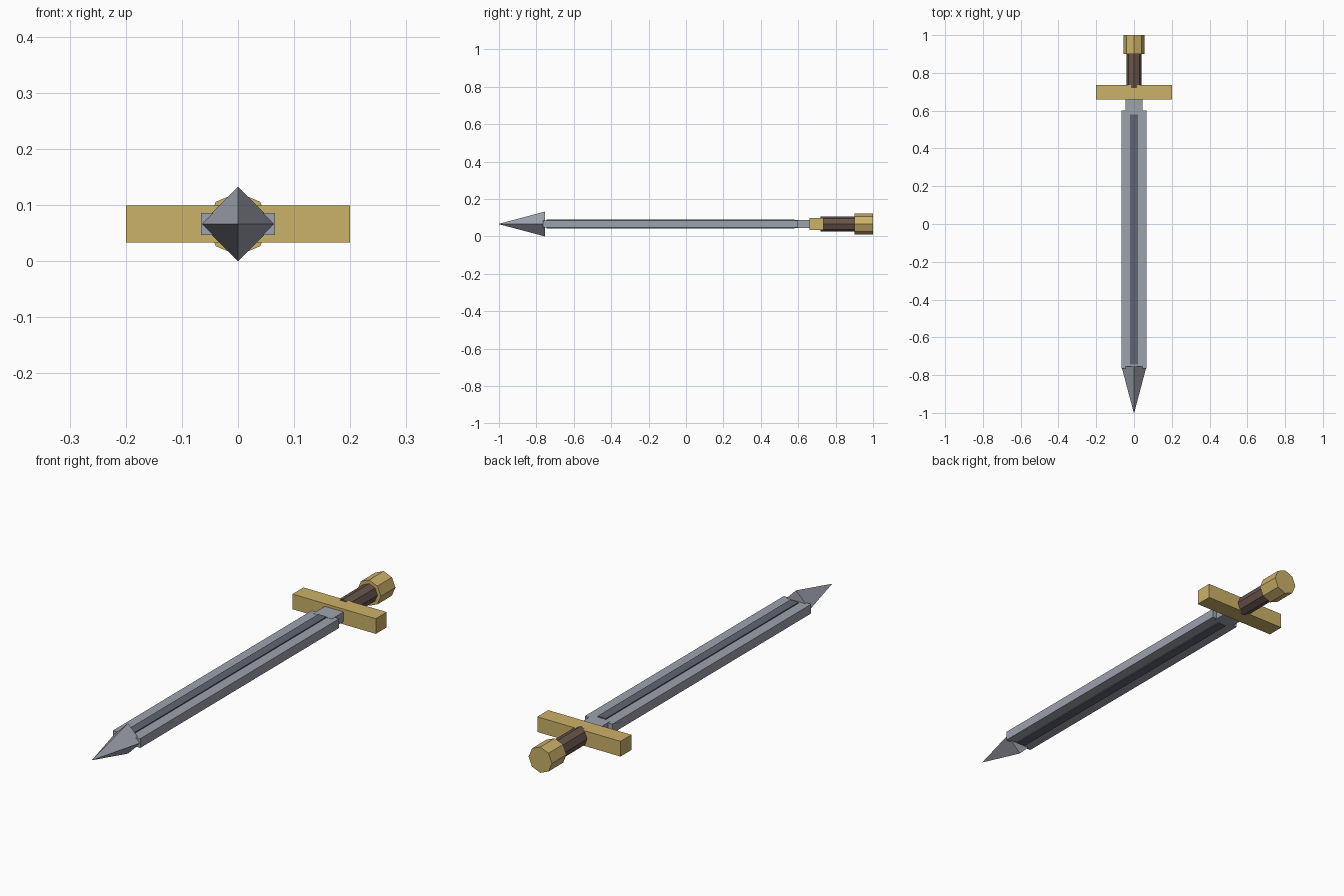
import bpy, math
from mathutils import Matrix

if "Cube" in bpy.data.objects:
    bpy.data.objects.remove(bpy.data.objects["Cube"])

CZ = 0.066  # height of the sword's long axis


def material(name, rgb):
    m = bpy.data.materials.new(name)
    m.diffuse_color = (*rgb, 1)
    m.use_nodes = True
    m.node_tree.nodes["Principled BSDF"].inputs["Base Color"].default_value = m.diffuse_color
    return m


steel = material("steel", (0.34, 0.36, 0.42))
dark_steel = material("dark_steel", (0.12, 0.13, 0.17))
gold = material("gold", (0.60, 0.44, 0.14))
leather = material("leather", (0.14, 0.09, 0.07))


def finish(name, mat):
    ob = bpy.context.object
    ob.name = name
    ob.data.materials.append(mat)
    return ob


def bar(name, half_x, y0, y1, half_z, mat):
    """Box centred on the sword axis, running from y0 to y1."""
    bpy.ops.mesh.primitive_cube_add(size=2)
    ob = finish(name, mat)
    ob.data.transform(Matrix.Translation((0, (y0 + y1) / 2, CZ))
                      @ Matrix.Diagonal((half_x, (y1 - y0) / 2, half_z, 1)))
    return ob


def spindle(name, sides, r0, r1, y0, y1, mat):
    """Flat-sided cone or prism along y, with corners on the x and z axes."""
    bpy.ops.mesh.primitive_cone_add(vertices=sides, radius1=r0, radius2=r1, depth=y1 - y0)
    ob = finish(name, mat)
    ob.data.transform(Matrix.Translation((0, (y0 + y1) / 2, CZ))
                      @ Matrix.Rotation(-math.pi / 2, 4, 'X'))
    return ob


# Blade with raised dark centre ridge on both faces
bar("blade", 0.066, -0.765, 0.60, 0.020, steel)
bar("blade_ridge", 0.020, -0.745, 0.58, 0.0245, dark_steel)
bar("blade_collar", 0.045, 0.58, 0.67, 0.021, steel)

# Four-sided point
spindle("blade_point", 4, 0.001, 0.066, -1.0, -0.755, steel)

# Hilt
bar("crossguard", 0.20, 0.66, 0.735, 0.033, gold)
spindle("grip", 8, 0.040, 0.040, 0.72, 0.91, leather)
spindle("pommel", 8, 0.056, 0.056, 0.90, 1.0, gold)
